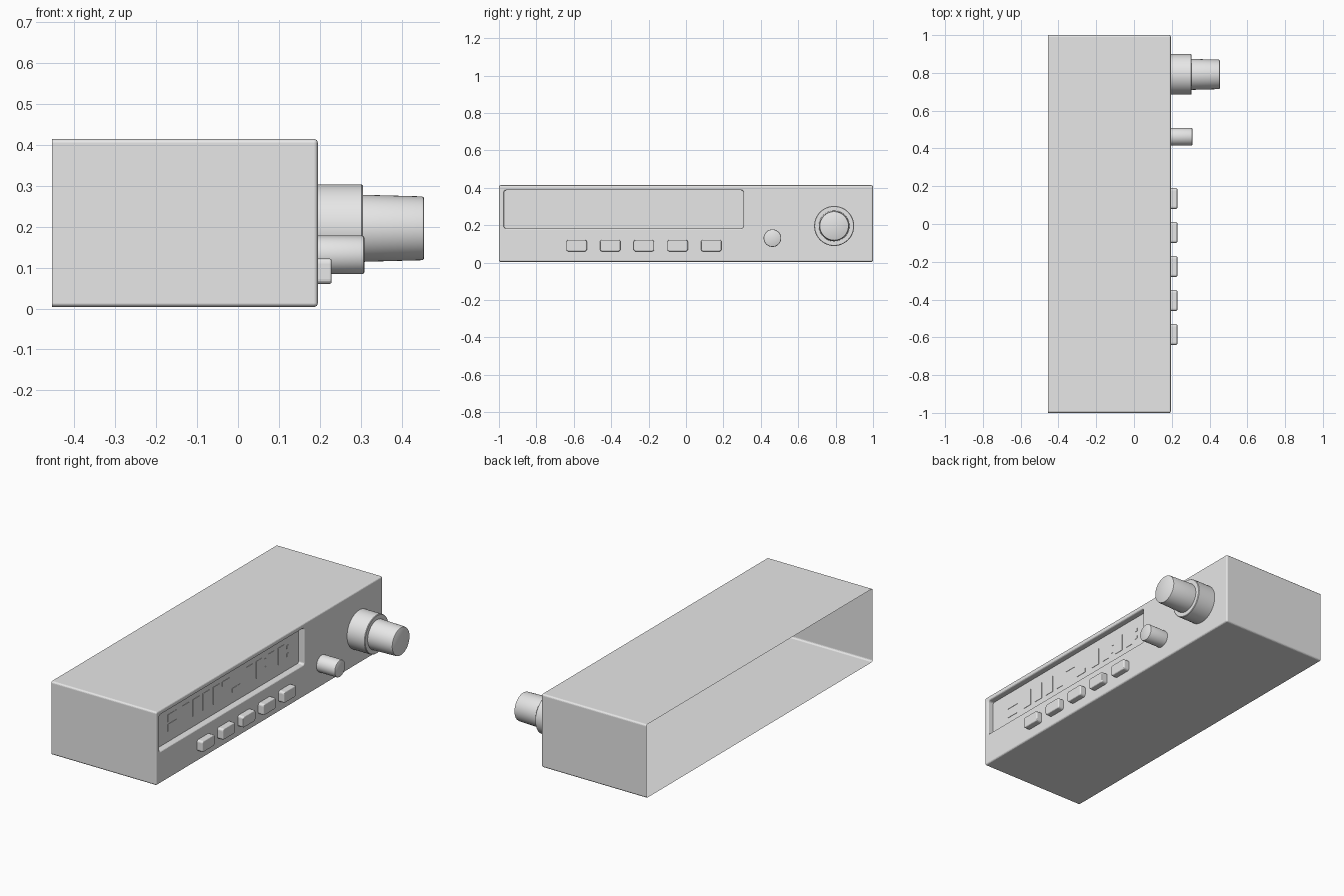
import bpy, bmesh, math

if "Cube" in bpy.data.objects:
    bpy.data.objects.remove(bpy.data.objects["Cube"])

grey = bpy.data.materials.new("light_grey")
grey.diffuse_color = (0.8, 0.8, 0.8, 1)
grey.use_nodes = True
grey.node_tree.nodes["Principled BSDF"].inputs["Base Color"].default_value = grey.diffuse_color


def ring(x, y0, y1, z0, z1, r, n):
    """Rounded rectangle in the YZ plane, counter-clockwise seen from +x."""
    pts = []
    corners = [(y1 - r, z1 - r), (y0 + r, z1 - r), (y0 + r, z0 + r), (y1 - r, z0 + r)]
    for k, (cy, cz) in enumerate(corners):
        for i in range(n + 1):
            a = math.pi / 2 * (k + i / n)
            pts.append((x, cy + r * math.cos(a), cz + r * math.sin(a)))
    return pts


def loft(name, rings, smooth=False):
    """Skin a list of rings along x; open at the first, capped at the last."""
    bm = bmesh.new()
    rows = [[bm.verts.new(p) for p in r] for r in rings]
    m = len(rows[0])
    for a, b in zip(rows, rows[1:]):
        for j in range(m):
            k = (j + 1) % m
            bm.faces.new((a[j], a[k], b[k], b[j]))
    bm.faces.new(rows[-1])
    bmesh.ops.remove_doubles(bm, verts=bm.verts[:], dist=1e-5)
    me = bpy.data.meshes.new(name)
    bm.to_mesh(me)
    bm.free()
    me.materials.append(grey)
    ob = bpy.data.objects.new(name, me)
    bpy.context.collection.objects.link(ob)
    if smooth:
        bpy.ops.object.select_all(action='DESELECT')
        ob.select_set(True)
        bpy.context.view_layer.objects.active = ob
        bpy.ops.object.shade_smooth_by_angle(angle=math.radians(35))
    return ob


def soft_rings(x0, x1, box, r, bev, n, steps=4):
    """Straight sides from x0, then a rounded front edge ending at x1."""
    y0, y1, z0, z1 = box
    out = [ring(x0, y0, y1, z0, z1, r, n)]
    for i in range(steps + 1):
        a = math.pi / 2 * i / steps
        d = bev * (1 - math.cos(a))
        out.append(ring(x1 - bev + bev * math.sin(a), y0 + d, y1 - d,
                        z0 + d, z1 - d, max(r - d, 0.0005), n))
    return out


FRONT = 0.195
FLOOR = FRONT - 0.035

# Case: thin shell open at the back, with the display recess sunk in the front
N = 5
rings = soft_rings(-0.455, FRONT, (-1, 1, 0.004, 0.414), 0.010, 0.009, N)
disp = (-0.978, 0.312, 0.178, 0.392)
for x, d in ((FRONT, 0), (FRONT - 0.002, 0.003), (FRONT - 0.006, 0.005), (FLOOR, 0.005)):
    rings.append(ring(x, disp[0] + d, disp[1] - d, disp[2] + d, disp[3] - d, 0.016 - d, N))
loft("case", rings)

# Row of push buttons
for i in range(5):
    y = -0.585 + 0.18 * i
    loft(f"button_{i + 1}",
         soft_rings(FRONT - 0.005, 0.229, (y - 0.055, y + 0.055, 0.06, 0.122), 0.012, 0.006, 4))


# Round knobs: lists of (x, radius)
def knob(name, y, z, profile):
    loft(name, [ring(x, y - r, y + r, z - r, z + r, r, 12) for x, r in profile], True)


knob("small_knob", 0.462, 0.131,
     [(0.19, 0.047), (0.303, 0.047), (0.307, 0.0455), (0.309, 0.042)])
knob("dial_base", 0.792, 0.196,
     [(0.19, 0.107), (0.302, 0.107), (0.305, 0.104)])
knob("dial_knob", 0.792, 0.196,
     [(0.30, 0.082), (0.448, 0.078), (0.453, 0.0765), (0.455, 0.073)])


# Display segments: very thin plates on the recess floor
def segment(y0, y1, z0, z1):
    loft("display_segment", [ring(x, y0, y1, z0, z1, 0.001, 1)
                             for x in (FLOOR - 0.001, FLOOR + 0.002)])


LOW, HIGH = 0.24, 0.335
MID = (LOW + HIGH) / 2
for y0, y1 in ((-0.72, -0.66), (-0.63, -0.57), (-0.54, -0.48), (-0.45, -0.39),
               (-0.155, -0.1), (-0.07, -0.015), (0.04, 0.095), (0.125, 0.18)):
    segment(y0, y1, LOW, HIGH)
segment(-0.85, -0.77, LOW, MID - 0.006)
segment(-0.85, -0.77, MID + 0.006, HIGH)
segment(-0.37, -0.30, HIGH - 0.025, HIGH)
segment(-0.28, -0.21, LOW, LOW + 0.025)
for y in (0.005, 0.2):
    for z in (MID - 0.03, MID + 0.015):
        segment(y, y + 0.018, z, z + 0.018)
